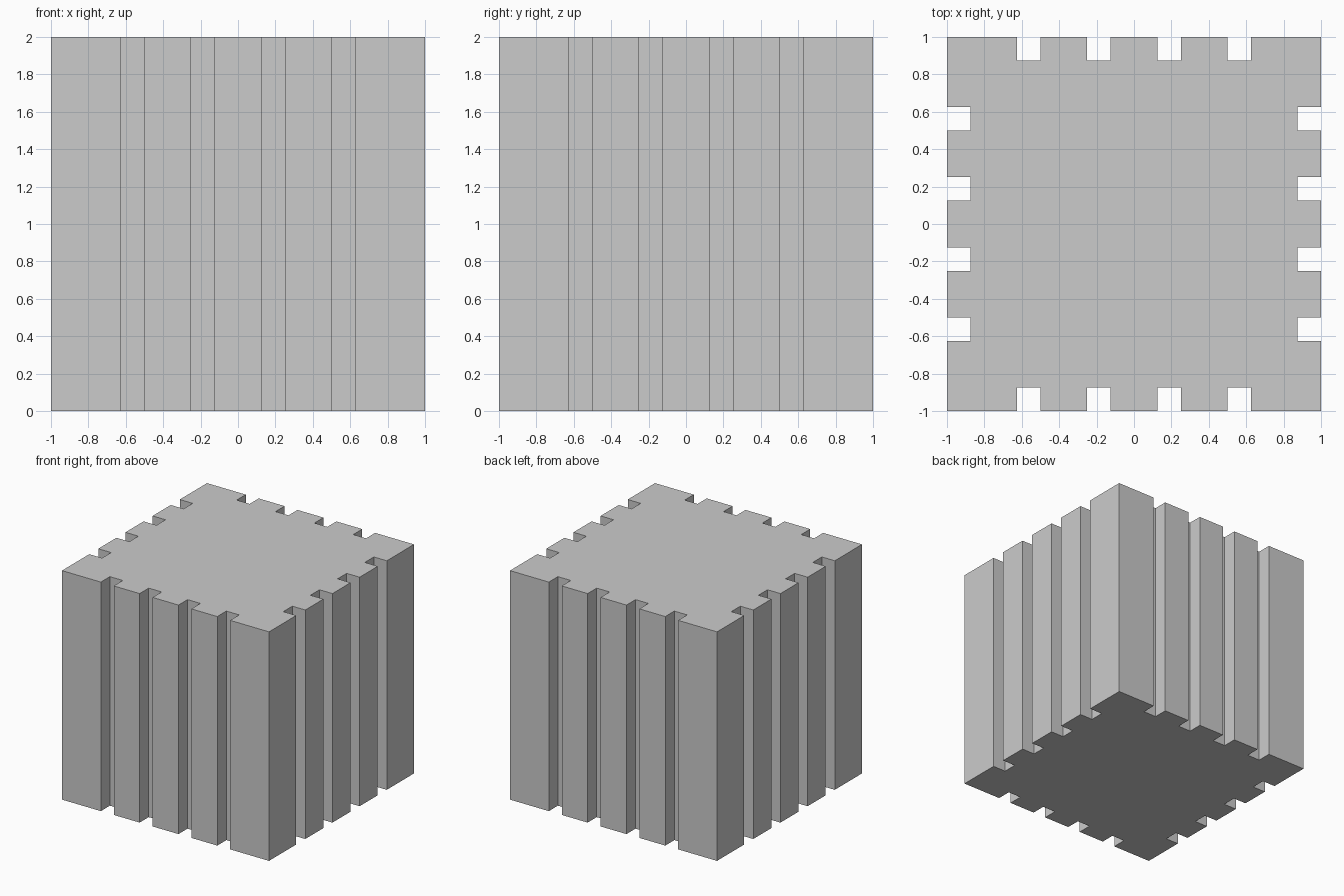
import bpy, bmesh

if "Cube" in bpy.data.objects:
    bpy.data.objects.remove(bpy.data.objects["Cube"])

HALF, DEPTH, HEIGHT = 1.0, 0.125, 2.0
GROOVES = [(-0.625, -0.5), (-0.25, -0.125), (0.125, 0.25), (0.5, 0.625)]

# One side of the outline: front edge with its square grooves
side = [(-HALF, -HALF)]
for a, b in GROOVES:
    side += [(a, -HALF), (a, -HALF + DEPTH), (b, -HALF + DEPTH), (b, -HALF)]

# Turn the side by quarter turns to close the outline
outline = []
for _ in range(4):
    outline += side
    side = [(-y, x) for x, y in side]

# Extrude the outline into the grooved block
bm = bmesh.new()
base = bm.faces.new([bm.verts.new((x, y, 0)) for x, y in outline])
top = bmesh.ops.extrude_face_region(bm, geom=[base], use_keep_orig=True)["geom"]
bmesh.ops.translate(bm, vec=(0, 0, HEIGHT),
                    verts=[g for g in top if isinstance(g, bmesh.types.BMVert)])
bmesh.ops.recalc_face_normals(bm, faces=bm.faces)

mesh = bpy.data.meshes.new("grooved_block")
bm.to_mesh(mesh)
bm.free()
bpy.context.collection.objects.link(bpy.data.objects.new("grooved_block", mesh))
